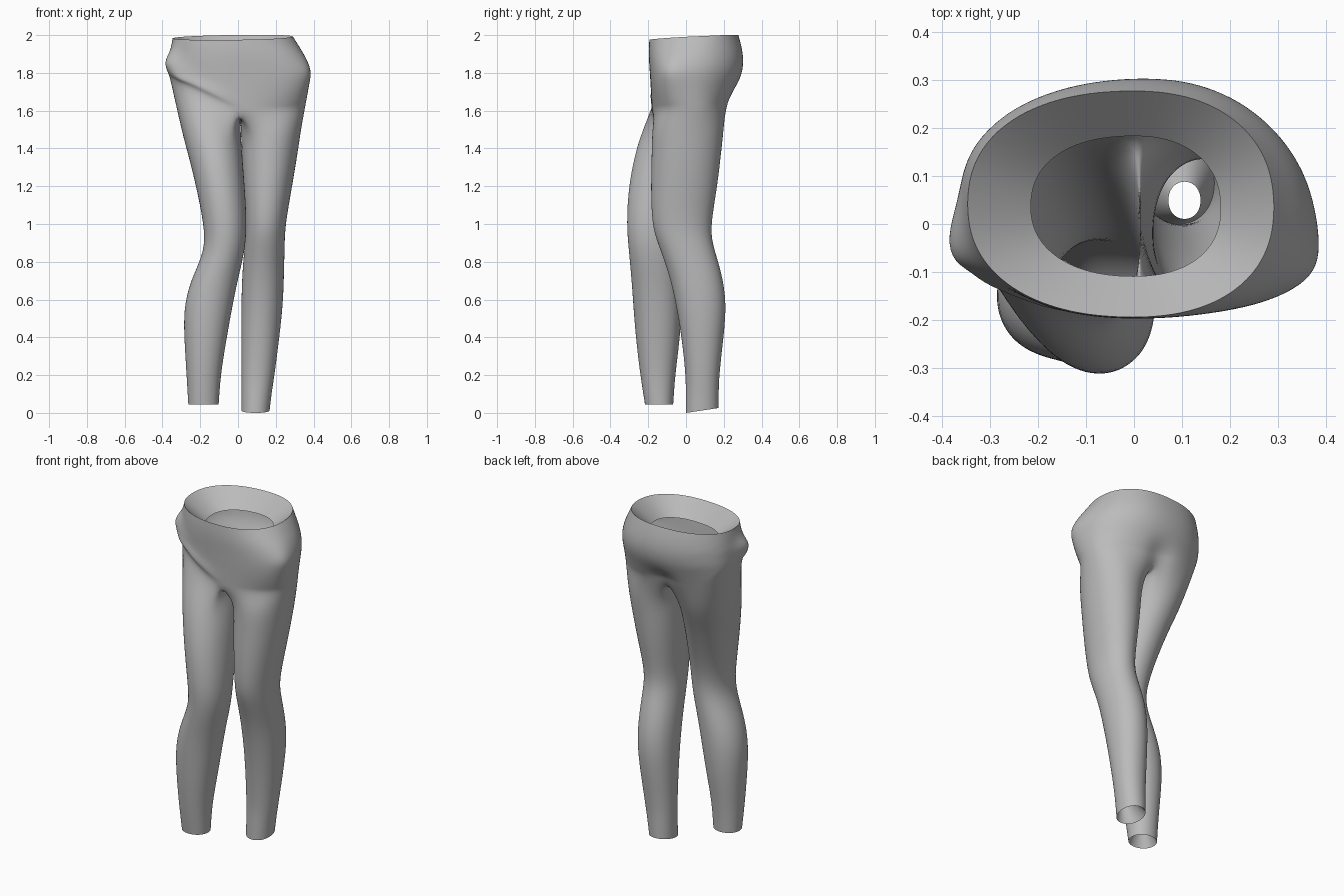
import bpy, bmesh
from math import sin, cos, pi, radians, exp, copysign
from mathutils import Vector

if "Cube" in bpy.data.objects:
    bpy.data.objects.remove(bpy.data.objects["Cube"], do_unlink=True)

cloth = bpy.data.materials.new("grey cloth")
cloth.use_nodes = True
COLOUR = (0.5, 0.5, 0.5, 1)
cloth.diffuse_color = COLOUR
cloth.node_tree.nodes["Principled BSDF"].inputs["Base Color"].default_value = COLOUR

OUTER, INNER = 16, 8      # segments around the outside and inside of a leg

# Sections: height, then x and y extents
LEFT_LEG = [(0.0, .018, .168, -.002, .172), (.1, .018, .178, -.002, .174), (.2, .018, .194, -.002, .176),
            (.4, .017, .22, -.024, .2), (.58, .017, .24, -.054, .217), (.75, .022, .245, -.094, .19),
            (.9, .037, .248, -.152, .138), (1.0, .042, .252, -.183, .133), (1.2, .028, .288, -.188, .168),
            (1.38, .02, .318, -.183, .188), (1.5, .014, .335, -.182, .202)]
RIGHT_LEG = [(.045, -.264, -.102, -.218, -.067), (.2, -.273, -.092, -.243, -.057),
             (.38, -.285, -.062, -.265, -.032), (.55, -.29, -.032, -.279, -.022), (.7, -.254, -.002, -.289, -.026),
             (.86, -.174, .038, -.304, -.035), (1.0, -.182, .048, -.317, -.025), (1.2, -.223, .036, -.306, .045),
             (1.36, -.263, .023, -.274, .11), (1.48, -.297, .015, -.24, .168)]
PELVIS = [(1.55, -.33, .345, -.18, .208), (1.62, -.343, .357, -.182, .225), (1.7, -.354, .372, -.186, .258),
          (1.8, -.362, .382, -.192, .3), (1.88, -.362, .362, -.198, .306), (1.94, -.355, .325, -.198, .296),
          (2.0, -.345, .288, -.193, .278)]

# Local pushes: centre, direction, radius
PUSHES = [((-.36, -.04, 1.85), (-.05, -.035, .0), .06), ((-.31, -.13, 1.8), (-.025, -.02, -.01), .045),
          ((.37, -.07, 1.81), (.015, -.012, 0), .07), ((0, .23, 1.66), (0, -.045, 0), .06)]


def spow(v, p):
    return copysign(abs(v) ** p, v)


def section_at(z):
    for low, high in zip(PELVIS, PELVIS[1:]):
        if z <= high[0]:
            break
    t = min(1, max(0, (z - low[0]) / (high[0] - low[0])))
    return [a + (b - a) * t for a, b in zip(low[1:], high[1:])]


def pelvis_point(side, i, t):
    """Point i from front to back on one side, t from groin to waist."""
    a = pi * i / OUTER
    base = 1.59 + .04 * i / OUTER
    if side < 0:
        base += .17 * sin(a) ** .9 * (1 if a < pi / 2 else max(0, sin(a)) ** 2)
    top = 1.988 - .013 * cos(a) + .005 * side * sin(a)
    z = base + (top - base) * t
    x0, x1, y0, y1 = section_at(z)
    rx = x1 if side > 0 else -x0
    x = side * rx * spow(sin(a), .9)
    y = (y0 + y1) / 2 - (y1 - y0) / 2 * spow(cos(a), .88)
    # Hips sit further forward on the left; the seat leans the same way
    bulge = sin(pi * t)
    if side > 0:
        y -= .065 * sin(a) ** 2 * bulge
    y += .05 * x * max(0, -cos(a)) * bulge
    p = Vector((x, y, z))
    # Gathered fold overhanging the raised thigh
    if side < 0 and a < pi / 2:
        fold = sin(2 * a) ** .5
        p.y += fold * (.012 if t == 0 else -.016 * exp(-((t - .1) / .12) ** 2))
    for centre, move, radius in PUSHES:
        p += Vector(move) * exp(-((p - Vector(centre)).length / radius) ** 2)
    return p


def leg_points(side, row):
    z, x0, x1, y0, y1 = row
    ring = []
    for i in range(OUTER + INNER):
        if i <= OUTER:
            a = radians(50 + 260 * i / OUTER)
        else:
            a = radians(310 + 100 * (i - OUTER) / INNER)
        x = (x0 + x1) / 2 - side * (x1 - x0) / 2 * spow(cos(a), .95)
        y = (y0 + y1) / 2 - (y1 - y0) / 2 * spow(sin(a), .95)
        lift = .15 * max(0, y) if z == 0 else 0
        ring.append(Vector((x, y, z + lift)))
    return ring


def add_ring(bm, points):
    return [bm.verts.new(p) for p in points]


def bridge(bm, low, high, closed=True):
    n = len(low)
    for i in range(n if closed else n - 1):
        j = (i + 1) % n
        bm.faces.new((low[i], low[j], high[j], high[i]))


def finish(bm, name):
    """Turn a bmesh into a smooth cloth object."""
    bmesh.ops.recalc_face_normals(bm, faces=bm.faces)
    mesh = bpy.data.meshes.new(name)
    bm.to_mesh(mesh)
    bm.free()
    obj = bpy.data.objects.new(name, mesh)
    bpy.context.collection.objects.link(obj)
    mesh.materials.append(cloth)
    mesh.shade_smooth()
    soft = obj.modifiers.new("soft cloth", 'SUBSURF')
    soft.levels = soft.render_levels = 2


def lining(name, rim, centre, scale, depth):
    """Cloth turned inwards from an open rim to a smaller opening."""
    bm = bmesh.new()
    middle = Vector(centre)
    inner = []
    for p in rim:
        q = middle + (p - middle) * scale
        q.z = p.z + depth
        inner.append(q)
    halfway = [p.lerp(q, .5) for p, q in zip(rim, inner)]
    rings = [add_ring(bm, points) for points in (rim, halfway, inner)]
    for low, high in zip(rings, rings[1:]):
        bridge(bm, low, high)
    finish(bm, name)


bm = bmesh.new()

# Hips: closed rings from the groin to the open waist
levels = [0, .08, .17, .28, .4, .52, .64, .76, .88, 1]
hips = []
for t in levels:
    left = add_ring(bm, [pelvis_point(1, i, t) for i in range(OUTER + 1)])
    right = [left[0]] + add_ring(bm, [pelvis_point(-1, i, t) for i in range(1, OUTER)]) + [left[-1]]
    hips.append((left, right))
for (l0, r0), (l1, r1) in zip(hips, hips[1:]):
    bridge(bm, l0, l1, False)
    bridge(bm, r0, r1, False)
waist = [v.co.copy() for v in hips[-1][0] + hips[-1][1][-2:0:-1]]

# Crotch strip shared by both legs, from back to front
front, back = hips[0][0][0].co, hips[0][0][-1].co
saddle = []
for k in range(1, INNER):
    p = back.lerp(front, k / INNER)
    p.x = .012 * sin(pi * k / INNER)
    p.z -= .02 * sin(pi * k / INNER)
    saddle.append(bm.verts.new(p))

# Legs: open tubes joined to the hips
for side, rows, arc in ((1, LEFT_LEG, hips[0][0]), (-1, RIGHT_LEG, hips[0][1])):
    rings = [add_ring(bm, leg_points(side, row)) for row in rows] + [arc + saddle]
    for low, high in zip(rings, rings[1:]):
        bridge(bm, low, high)
finish(bm, "trousers")

# Turned-in cloth at the waist and hems
lining("waist_lining", waist, (0, .03, 1.98), .62, -.1)
lining("left_hem_lining", leg_points(1, LEFT_LEG[0]), (.115, .02, 0), .45, .1)
lining("right_hem_lining", leg_points(-1, RIGHT_LEG[0]), (-.18, -.15, 0), .45, .1)
